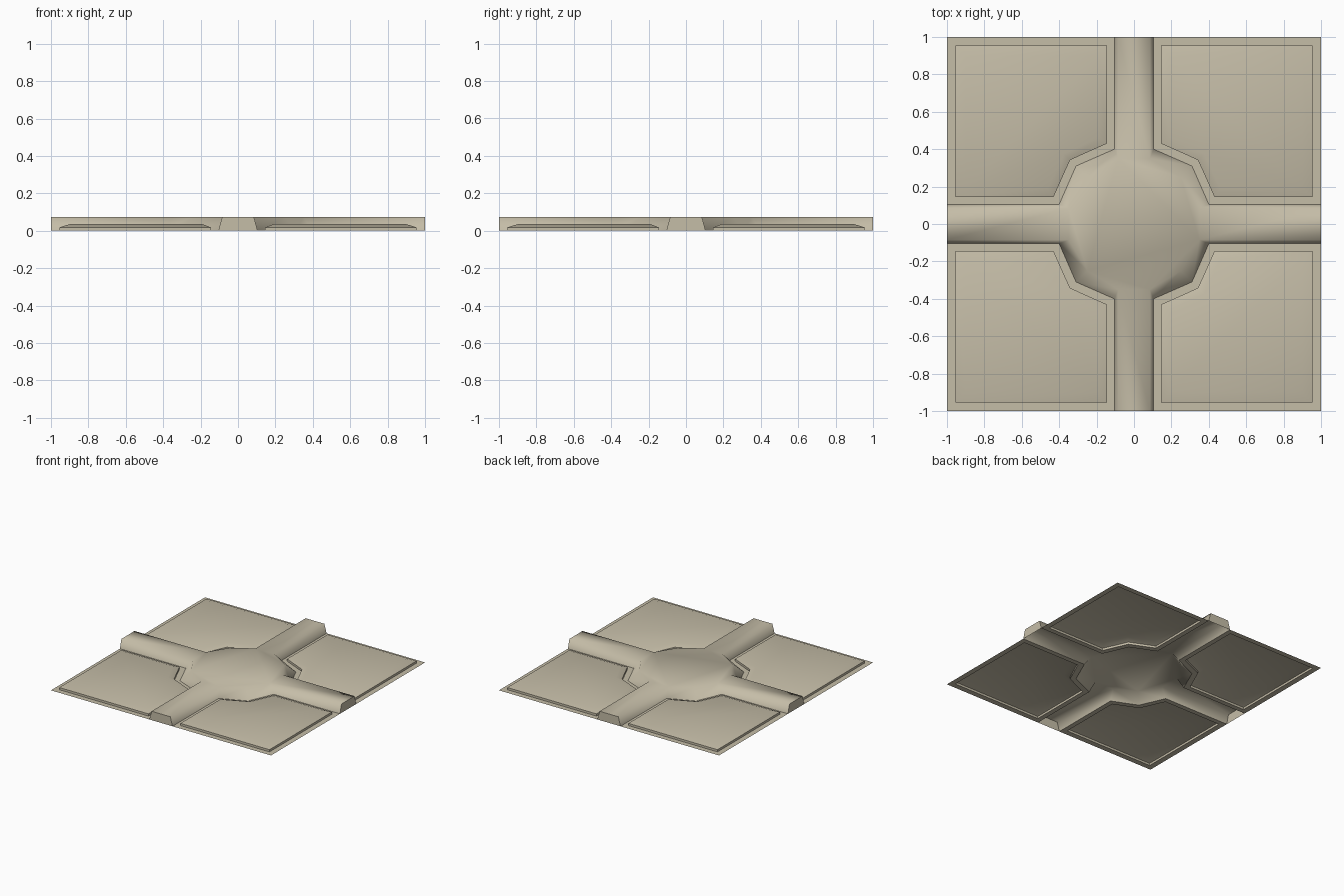
import bpy, bmesh, math

if "Cube" in bpy.data.objects:
    bpy.data.objects.remove(bpy.data.objects["Cube"])

stone = bpy.data.materials.new("pale_stone")
stone.diffuse_color = (0.56, 0.51, 0.39, 1)
stone.use_nodes = True
stone.node_tree.nodes["Principled BSDF"].inputs["Base Color"].default_value = stone.diffuse_color
TOP = 0.073          # height of the raised paths
TURNS = range(4)     # everything repeats four times around z


def turn(points, z, k):
    """Rotate 2D points by k quarter turns and set their height."""
    for _ in range(k):
        points = [(-y, x) for x, y in points]
    return [(x, y, z) for x, y in points]


def make(name, faces, angle):
    bm = bmesh.new()
    for f in faces:
        bm.faces.new([bm.verts.new(p) for p in f])
    bmesh.ops.remove_doubles(bm, verts=bm.verts, dist=1e-4)
    me = bpy.data.meshes.new(name)
    bm.to_mesh(me)
    bm.free()
    me.materials.append(stone)
    ob = bpy.data.objects.new(name, me)
    bpy.context.collection.objects.link(ob)
    bpy.ops.object.select_all(action='DESELECT')
    ob.select_set(True)
    bpy.context.view_layer.objects.active = ob
    bpy.ops.object.shade_smooth_by_angle(angle=math.radians(angle))
    return ob


def bridge(lo, hi, closed=True):
    n = len(lo)
    return [[lo[i], lo[(i + 1) % n], hi[(i + 1) % n], hi[i]]
            for i in range(n if closed else n - 1)]


# corner panels: flat border, low step, bevel and flat top (counter-clockwise)
border = [(.105, .40), (.31, .31), (.40, .105), (1, .105), (1, 1), (.105, 1)]
panel = [(.145, .43), (.342, .342), (.43, .145), (.955, .145), (.955, .955), (.145, .955)]
crown = [(.19, .46), (.375, .375), (.46, .19), (.90, .19), (.90, .90), (.19, .90)]
faces = []
for k in TURNS:
    rings = [turn(border, 0, k), turn(panel, 0, k),
             turn(panel, .018, k), turn(crown, .035, k)]
    for a, b in zip(rings, rings[1:]):
        faces += bridge(a, b)
    faces.append(rings[-1])
make("corner_panels", faces, 50)

# raised crossing paths with closed ends and a twelve-sided centre
foot = [(.40, .105), (.31, .31), (.105, .40)]
brow = [(.35, .085), (.25, .25), (.085, .35)]
faces, centre = [], []
for k in TURNS:
    # sloped flank of the centre
    faces += bridge(turn(foot, 0, k), turn(brow, TOP, k), closed=False)
    centre += turn(brow, TOP, k)
    # path arm: two sides and the end as one strip, then the top
    lo = turn([(.105, .40), (.105, 1), (-.105, 1), (-.105, .40)], 0, k)
    hi = turn([(.085, .35), (.085, 1), (-.085, 1), (-.085, .35)], TOP, k)
    faces += bridge(lo, hi, closed=False)
    faces.append(hi)
faces.append(centre)
make("crossing_paths", faces, 80)
